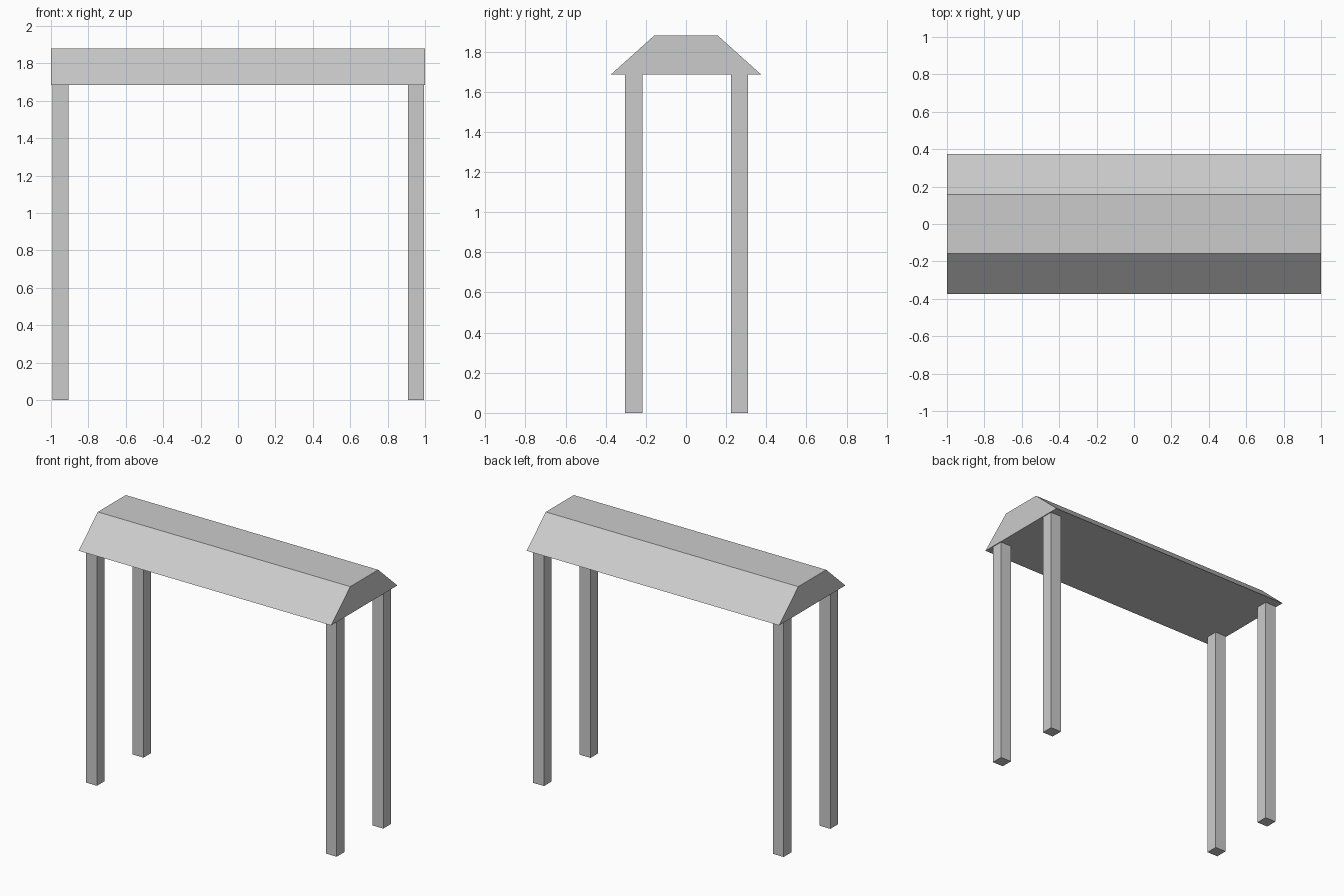
import bpy
import bmesh

cube = bpy.data.objects.get("Cube")
if cube:
    bpy.data.objects.remove(cube, do_unlink=True)

EAVE, RIDGE = 1.685, 1.88

# Single plain grey for the whole shelter
grey = bpy.data.materials.new("plain_grey")
grey.use_nodes = True
colour = (0.6, 0.6, 0.6, 1)
grey.diffuse_color = colour
grey.node_tree.nodes["Principled BSDF"].inputs["Base Color"].default_value = colour


def extrude_profile(name, points, direction):
    """Make a flat-faced solid by extruding a planar outline."""
    bm = bmesh.new()
    face = bm.faces.new([bm.verts.new(p) for p in points])
    side = bmesh.ops.extrude_face_region(bm, geom=[face])
    verts = [v for v in side["geom"] if isinstance(v, bmesh.types.BMVert)]
    bmesh.ops.translate(bm, verts=verts, vec=direction)
    bmesh.ops.recalc_face_normals(bm, faces=bm.faces)
    mesh = bpy.data.meshes.new(name)
    bm.to_mesh(mesh)
    bm.free()
    mesh.materials.append(grey)
    obj = bpy.data.objects.new(name, mesh)
    bpy.context.collection.objects.link(obj)
    return obj


# Roof: trapezoid section running the full length
section = [(-0.375, EAVE), (0.375, EAVE), (0.158, RIDGE), (-0.158, RIDGE)]
extrude_profile("roof", [(-1, y, z) for y, z in section], (2, 0, 0))

# Four square legs
HALF = 0.043
for side, x in (("right", -0.948), ("left", 0.951)):
    for end, y in (("front", -0.26), ("back", 0.267)):
        outline = [(x + sx * HALF, y + sy * HALF, 0)
                   for sx, sy in ((-1, -1), (1, -1), (1, 1), (-1, 1))]
        extrude_profile(f"{end}_{side}_leg", outline, (0, 0, EAVE))
